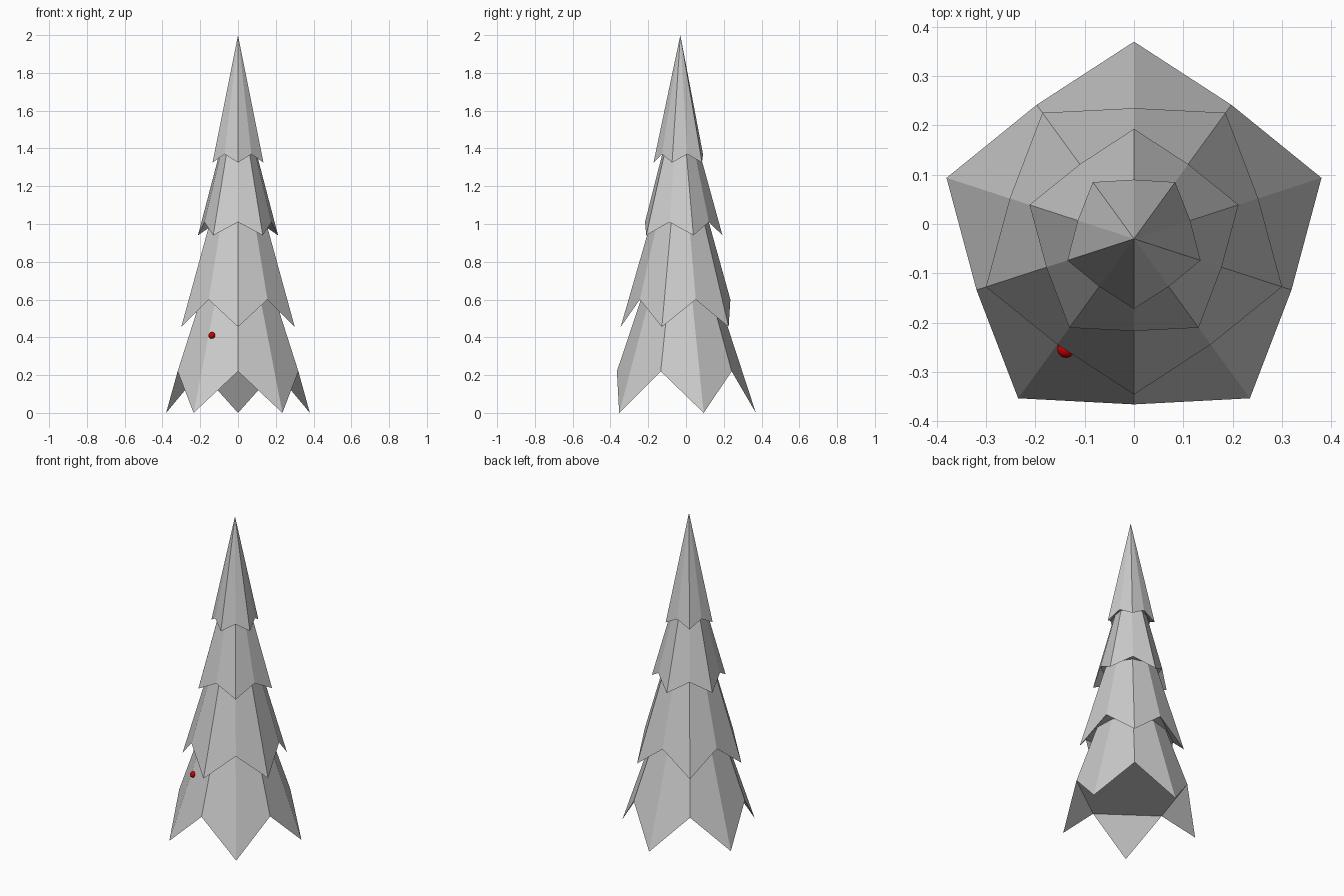
import bpy, bmesh
from math import sin, cos, radians

if "Cube" in bpy.data.objects:
    bpy.data.objects.remove(bpy.data.objects["Cube"])

CY = -0.03  # trunk axis offset in y


def tier(name, tip_r, tip_z, notch_r, notch_z, apex_z, start):
    """Five-pointed skirt: low tips, higher notches, one apex, closed underside."""
    bm = bmesh.new()
    apex = bm.verts.new((0, CY, apex_z))
    ring = []
    for i in range(10):
        a = radians(start + 36 * i)
        r, z = (tip_r, tip_z) if i % 2 == 0 else (notch_r, notch_z)
        ring.append(bm.verts.new((r * cos(a), CY + r * sin(a), z)))
    for i in range(10):
        bm.faces.new((ring[i], ring[(i + 1) % 10], apex))
    for i in range(0, 10, 2):  # inner side of each hanging tip
        bm.faces.new((ring[i], ring[i - 1], ring[(i + 1) % 10]))
    bm.faces.new([ring[i] for i in (9, 7, 5, 3, 1)])  # flat underside
    bmesh.ops.recalc_face_normals(bm, faces=bm.faces)
    mesh = bpy.data.meshes.new(name)
    bm.to_mesh(mesh)
    bm.free()
    bpy.context.collection.objects.link(bpy.data.objects.new(name, mesh))


# Foliage tiers, bottom to top, each turned by half a step
tier("bottom_branches", 0.40, 0.00, 0.336, 0.22, 1.22, 90)
tier("lower_branches", 0.316, 0.455, 0.265, 0.60, 1.55, -90)
tier("upper_branches", 0.223, 0.94, 0.187, 1.01, 1.75, 90)
tier("top_branches", 0.142, 1.325, 0.12, 1.37, 2.00, -90)

# Small red ornament half sunk into the bottom tier
bpy.ops.mesh.primitive_uv_sphere_add(segments=12, ring_count=8, radius=0.018,
                                     location=(-0.138, -0.254, 0.41))
ball = bpy.context.object
ball.name = "red_bauble"
bpy.ops.object.shade_smooth()
red = bpy.data.materials.new("red")
red.diffuse_color = (0.6, 0.0, 0.0, 1)
red.use_nodes = True
red.node_tree.nodes["Principled BSDF"].inputs["Base Color"].default_value = red.diffuse_color
ball.data.materials.append(red)
